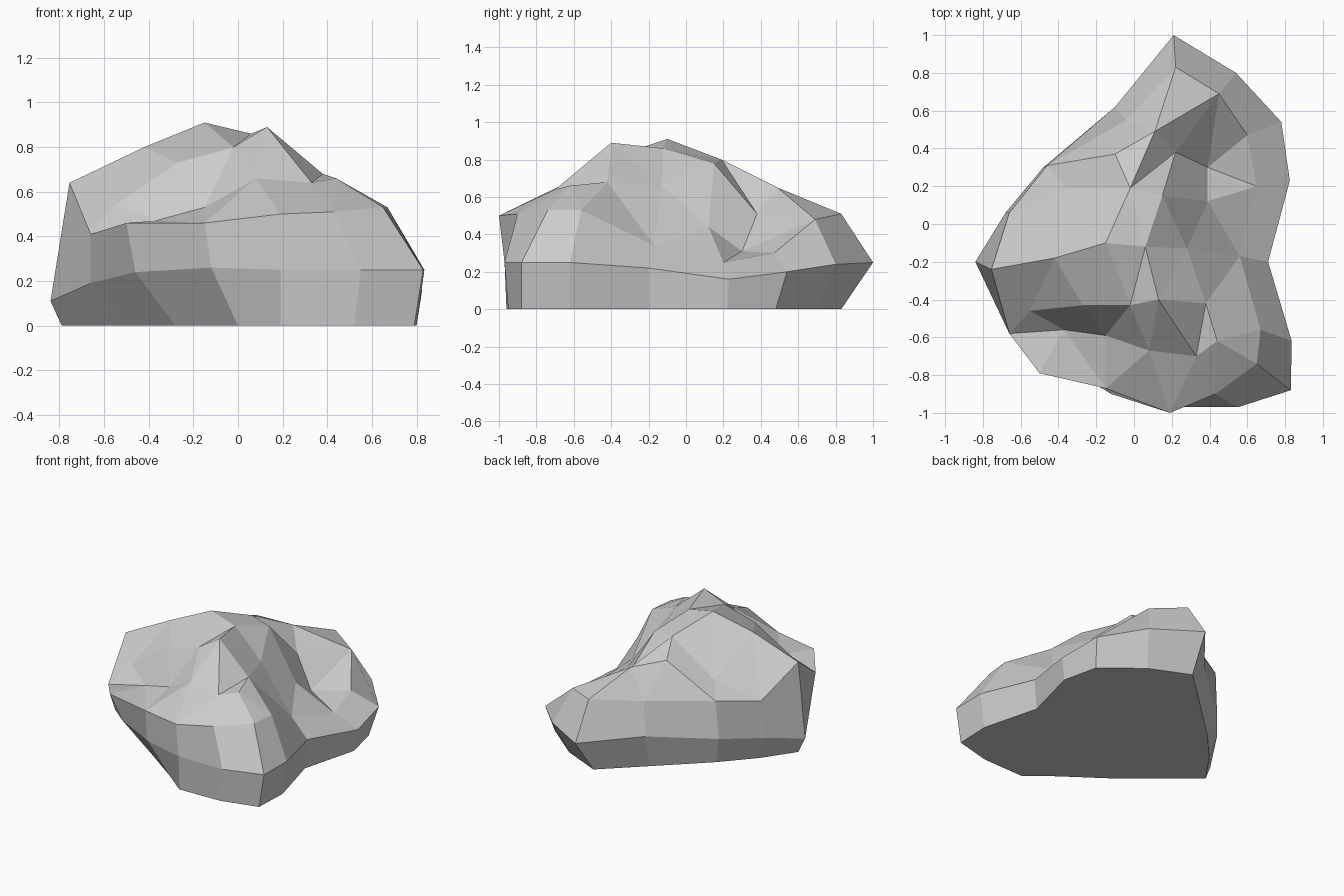
import bpy, bmesh
from mathutils import Vector
from mathutils.geometry import delaunay_2d_cdt

# foot outline on the ground, counter-clockwise from the front
foot = [(.19, -.96), (.52, -.95), (.79, -.88), (.8, -.62), (.69, -.2), (.8, .22),
        (.74, .48), (.47, .7), (.18, .83), (-.1, .57), (-.43, .26), (-.63, .04),
        (-.79, -.19), (-.5, -.43), (-.28, -.61), (0, -.81)]
# widest belt of the boulder
belt = [(.19, -.97, .25), (.55, -.97, .25), (.83, -.88, .25), (.835, -.62, .25),
        (.71, -.2, .22), (.825, .23, .16), (.78, .54, .2), (.54, .8, .24),
        (.21, 1, .25), (-.1, .62, .24), (-.48, .3, .2), (-.68, .06, .17),
        (-.84, -.2, .11), (-.66, -.5, .19), (-.46, -.7, .24), (-.12, -.9, .26)]
# shoulder ledge above the belt
shoulder = [(.19, -1, .5), (.43, -.9, .51), (.65, -.74, .53), (.67, -.56, .53),
            (.56, -.17, .34), (.65, .2, .25), (.6, .47, .3), (.45, .69, .48),
            (.22, .83, .51), (-.04, .55, .46), (-.46, .31, .48), (-.66, .06, .44),
            (-.755, -.24, .64), (-.66, -.58, .41), (-.5, -.79, .46), (-.15, -.87, .46)]
# peaks, ridges and hollows inside the shoulder
peaks = [(-.15, -.1, .91), (.13, -.4, .89), (.33, -.7, .64), (.06, -.12, .86),
         (-.02, -.43, .8), (.38, -.42, .68), (.44, -.62, .66), (-.02, .19, .8),
         (.15, .15, .78), (.22, .38, .51), (.39, .3, .31), (.39, .12, .44),
         (.11, .49, .65), (-.1, .37, .71), (.28, -.13, .66), (-.42, -.18, .8),
         (-.55, -.46, .54), (-.27, -.43, .73), (-.37, -.56, .47), (-.15, -.59, .53),
         (.08, -.67, .66), (-.36, .19, .57)]

bm = bmesh.new()
n = len(belt)
ground = [(x, y, 0) for x, y in foot]
rings = [[bm.verts.new(p) for p in ring] for ring in (ground, belt, shoulder)]

# flat underside and faceted walls
bm.faces.new(rings[0][::-1])
for low, high in zip(rings, rings[1:]):
    for i in range(n):
        j = (i + 1) % n
        bm.faces.new((low[i], low[j], high[j], high[i]))

# craggy cap triangulated over the shoulder outline
cap = rings[2] + [bm.verts.new(p) for p in peaks]
flat = [Vector(v.co.xy) for v in cap]
_, _, tris, origin, _, _ = delaunay_2d_cdt(flat, [], [list(range(n))], 1, 1e-5)
for t in tris:
    bm.faces.new([cap[origin[k][0]] for k in t])

bmesh.ops.recalc_face_normals(bm, faces=bm.faces)
mesh = bpy.data.meshes.new("boulder")
bm.to_mesh(mesh)
bm.free()
bpy.context.collection.objects.link(bpy.data.objects.new("boulder", mesh))
